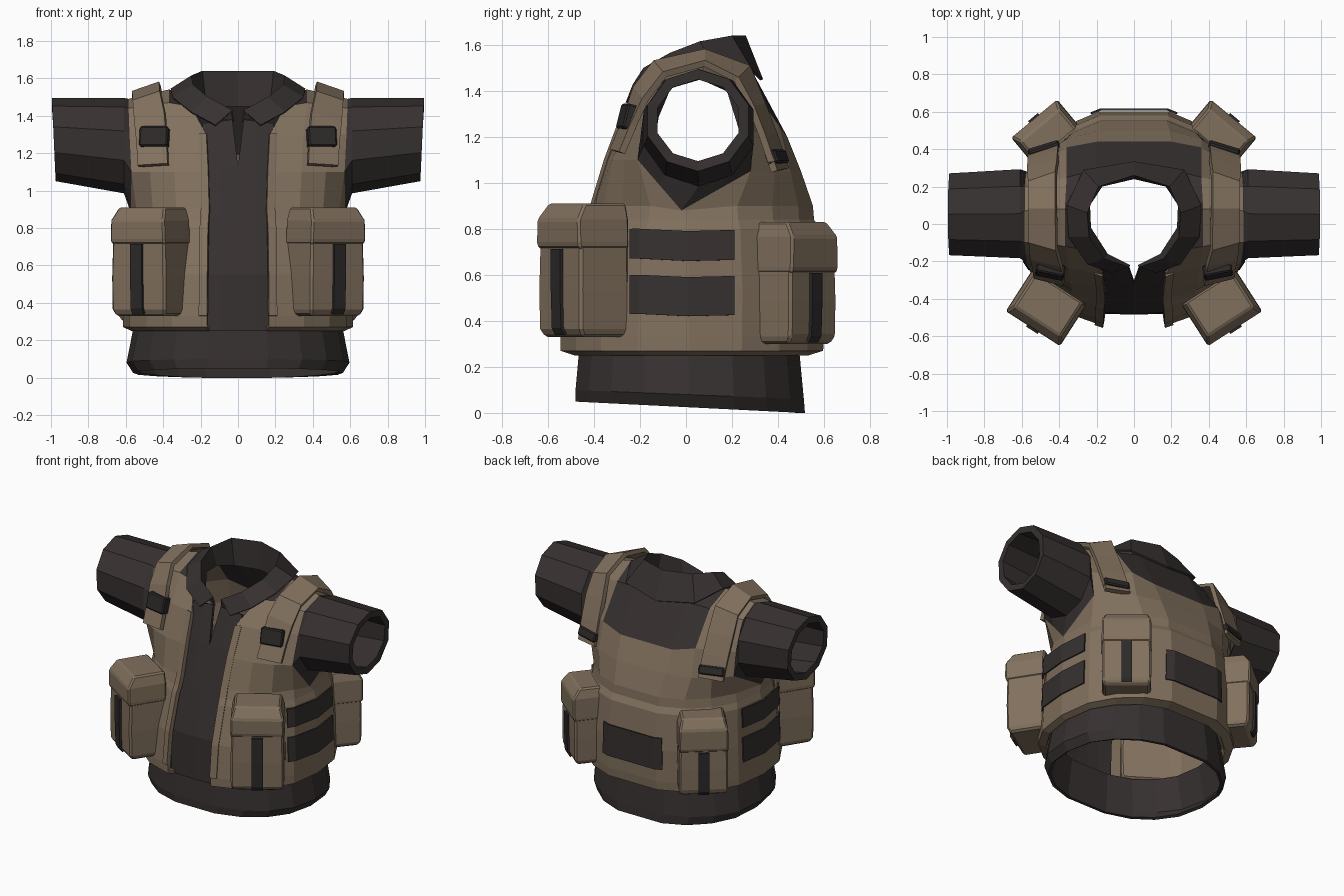
import bpy, bmesh, math
from mathutils import Vector, Matrix

cube = bpy.data.objects.get("Cube")
if cube:
    bpy.data.objects.remove(cube, do_unlink=True)


def material(name, r, g, b):
    m = bpy.data.materials.new(name)
    m.use_nodes = True
    m.diffuse_color = (r, g, b, 1)
    bsdf = m.node_tree.nodes["Principled BSDF"]
    bsdf.inputs["Base Color"].default_value = (r, g, b, 1)
    bsdf.inputs["Roughness"].default_value = 0.9
    return m


TAN = material("tan canvas", 0.22, 0.163, 0.11)
CLOTH = material("dark shirt cloth", 0.038, 0.03, 0.03)
STRAP = material("black webbing", 0.026, 0.022, 0.022)


def add_grid(bm, rows, closed=False, rule=None):
    """Skin a list of equally long point rows with quads."""
    verts = [[bm.verts.new(p) for p in row] for row in rows]
    n = len(rows[0])
    for r in range(len(rows) - 1):
        for c in range(n if closed else n - 1):
            d = (c + 1) % n
            f = bm.faces.new((verts[r][c], verts[r][d], verts[r + 1][d], verts[r + 1][c]))
            f.material_index = rule(r, c) if rule else 0
    return verts


def finish(name, bm, mats, thick=0, offset=-1, mirror=True, bevel=0):
    """Orient faces outward, make the object and add its modifiers."""
    bmesh.ops.remove_doubles(bm, verts=bm.verts, dist=0.0005)
    bmesh.ops.recalc_face_normals(bm, faces=bm.faces)
    heart = Vector((0, 0, 0.8))
    far = max(bm.faces, key=lambda f: (f.calc_center_median() - heart).length)
    if far.normal.dot(far.calc_center_median() - heart) < 0:
        bmesh.ops.reverse_faces(bm, faces=bm.faces)
    me = bpy.data.meshes.new(name)
    bm.to_mesh(me)
    bm.free()
    for m in mats:
        me.materials.append(m)
    ob = bpy.data.objects.new(name, me)
    bpy.context.collection.objects.link(ob)
    if bevel:
        b = ob.modifiers.new("Bevel", 'BEVEL')
        b.width, b.segments = bevel, 1
    if mirror:
        ob.modifiers.new("Mirror", 'MIRROR').merge_threshold = 0.001
    if thick:
        s = ob.modifiers.new("Solidify", 'SOLIDIFY')
        s.thickness, s.offset = thick, offset


# Half outline of the torso, front to back: x, and y as a share of the depth
OUTLINE = [(.16, -.99), (.34, -.87), (.47, -.67), (.56, -.38), (.59, .02),
           (.56, .4), (.47, .67), (.34, .87), (.18, .985)]


def torso_row(z, sx, front, back, tilt=0):
    row = []
    for x, y in OUTLINE:
        y *= front if y < 0 else back
        row.append(Vector((x * sx, y, z - tilt * y)))
    return row


# Vest: lower band, then columns running over the shoulder
lower = [torso_row(*r) for r in [(.25, .97, .49, .54), (.27, 1.04, .55, .605), (.33, 1.04, .55, .61),
                                 (.55, 1.03, .525, .612), (.8, 1.01, .45, .59),
                                 (.84, .99, .43, .565), (.9, .97, .41, .56)]]
waist = lower[-1]
waist[4] = Vector((waist[4].x, -.02, .88))
upper = [waist[0:4],
         [(.16, -.345, 1.1), (.34, -.32, 1.1), (.47, -.27, 1.1), (.57, -.21, 1.1)],
         [(.17, -.27, 1.3), (.35, -.235, 1.3), (.47, -.19, 1.3), (.58, -.16, 1.3)],
         [(.25, -.14, 1.45), (.37, -.12, 1.47), (.48, -.1, 1.455), (.585, -.1, 1.44)],
         [(.27, .08, 1.52), (.37, .08, 1.54), (.48, .08, 1.515), (.585, .07, 1.49)],
         [(.2, .29, 1.48), (.36, .25, 1.46), (.48, .22, 1.44), (.585, .2, 1.42)],
         [(.2, .44, 1.2), (.36, .41, 1.24), (.48, .325, 1.22), (.58, .27, 1.22)],
         [(.19, .5, 1.05), (.36, .455, 1.05), (.47, .385, 1.05), (.57, .28, 1.05)],
         waist[:4:-1]]
bm = bmesh.new()
add_grid(bm, lower)
add_grid(bm, upper, rule=lambda r, c: int(c == 0 and 3 <= r <= 5))
# Centre of the back, with the dark yoke showing at the top
back_edge = [Vector(r[-1]) for r in lower] + [Vector(upper[i][0]) for i in (7, 6, 5)]
centre = [Vector((0, p.y, p.z)) for p in back_edge]
add_grid(bm, [back_edge, centre], rule=lambda r, c: int(c == len(centre) - 2))
# Corners under the arm
edge = [Vector(r[-1]) for r in upper]
for a, b in ((0, 1), (8, 7)):
    bm.faces.new([bm.verts.new(p) for p in (edge[a], edge[b], waist[4])])
finish("vest_body", bm, [TAN, CLOTH], thick=.022)

# Raised trim down the front opening
bm = bmesh.new()
add_grid(bm, [[(p[0] - .004, p[1], p[2]), (p[0] + .04, p[1] + .015, p[2])]
              for p in [r[0] for r in lower[2:]] + [upper[1][0], upper[2][0]]])
finish("front_trim", bm, [TAN], thick=.012, offset=1)

# Sleeves, from the armhole out to an open cuff
loop = edge[1:8] + [edge[7].lerp(waist[4], .5), waist[4], waist[4].lerp(edge[1], .5)]


def sleeve_ring(x, slant, cy, cz, ry, rz):
    ring = []
    for i in range(10):
        a = math.radians(90 + 36 * (3 - i))
        ring.append((x + slant * math.sin(a), cy + ry * math.cos(a), cz + rz * math.sin(a)))
    return ring


bm = bmesh.new()
add_grid(bm, [loop, sleeve_ring(.61, 0, .055, 1.24, .25, .255),
              sleeve_ring(.985, .01, .052, 1.272, .23, .222)], closed=True)
finish("sleeve", bm, [CLOTH], thick=.045)

# Shirt hem below the vest
bm = bmesh.new()
half = [torso_row(.025, .95, .485, .525, .05), torso_row(.08, 1.01, .485, .52, .04),
        torso_row(.32, .93, .465, .495)]
add_grid(bm, [r + [Vector((-p.x, p.y, p.z)) for p in reversed(r)] for r in half], closed=True)
finish("shirt_hem", bm, [CLOTH], thick=.02, mirror=False)

# Button placket with a slit at the throat
bm = bmesh.new()
add_grid(bm, [[(0, y, z), (.09, y + .003, z), (.19, y + .012, z)]
              for z, y in ((.25, -.485), (.55, -.48), (.85, -.4), (1.13, -.32))])
add_grid(bm, [[(0, -.32, 1.13), (.09, -.317, 1.13), (.19, -.308, 1.13)],
              [(.03, -.235, 1.38), (.1, -.235, 1.37), (.19, -.225, 1.36)]])
finish("placket", bm, [CLOTH], thick=.02)

# Folded collar: inner stand, fold line, outer edge
bm = bmesh.new()
add_grid(bm, [
    [(.02, -.22, 1.37), (.14, -.16, 1.41), (.23, -.02, 1.47), (.235, .1, 1.47), (.17, .2, 1.45), (0, .24, 1.45)],
    [(.03, -.23, 1.43), (.16, -.185, 1.5), (.24, -.07, 1.565), (.25, .06, 1.615), (.19, .2, 1.64), (0, .26, 1.64)],
    [(.12, -.262, 1.35), (.25, -.215, 1.42), (.35, -.07, 1.5), (.36, .1, 1.545), (.27, .29, 1.49), (0, .335, 1.45)]])
finish("collar", bm, [CLOTH], thick=.012)

# Padded shoulder straps, narrower and tilted outward on top
path = [(.45, -.285, 1.13), (.455, -.235, 1.25), (.465, -.185, 1.38), (.48, -.105, 1.485),
        (.483, .08, 1.53), (.483, .235, 1.465), (.483, .295, 1.33), (.48, .345, 1.2), (.475, .395, 1.05)]
bm = bmesh.new()
rows = []
for x, y, z in path:
    drop = .025 if z > 1.35 else .005
    half_width = .072 if z > 1.4 else .08
    tuck = -.025 if y > .1 else .02 if y < 0 else 0
    rows.append([(x - half_width, y - tuck, z + drop), (x + half_width, y + tuck, z - drop)])
add_grid(bm, rows)
finish("shoulder_strap", bm, [TAN], thick=.03, offset=1)


def block(name, centre, size, turn, tilt, mat, bevel=.008):
    bm = bmesh.new()
    spin = Matrix.Rotation(turn, 4, 'Z') @ Matrix.Rotation(tilt, 4, 'X')
    bmesh.ops.create_cube(bm, size=1, matrix=Matrix.Translation(centre) @ spin
                          @ Matrix.Diagonal((*size, 1)))
    finish(name, bm, [mat], bevel=bevel)


block("front_buckle", (.447, -.25, 1.285), (.155, .06, .11), .2, -.25, STRAP)
block("back_buckle", (.48, .395, 1.11), (.17, .05, .06), -.3, .35, STRAP)


def pouch(label, cx, cy, normal, width, z0, z1, lip):
    """Tapered pocket with an overhanging flap and a pull strap."""
    n = Vector((*normal, 0)).normalized()
    t = Vector((-n.y, n.x, 0))
    h = z1 - z0

    def at(u, d, v):
        return Vector((cx, cy, z0 + v * h)) + t * u * width + n * d

    def shell(part, rings, bevel):
        bm = bmesh.new()
        rows = [[at(-w, -.15, v), at(w, -.15, v), at(w, d, v), at(-w, d, v)] for v, w, d in rings]
        verts = add_grid(bm, rows, closed=True)
        bm.faces.new(verts[0])
        bm.faces.new(verts[-1])
        finish(label + part, bm, [TAN], bevel=bevel)

    shell("_body", [(0, .47, .08), (.06, .505, .1), (.35, .51, .103), (.85, .49, .098)], .012)
    shell("_flap", [(lip, .51, .105), (lip + .05, .515, .112), (.88, .505, .112), (1, .44, .065)], .01)
    bm = bmesh.new()
    add_grid(bm, [[at(-.11, d, v), at(.11, d, v)]
                  for v, d in ((.02, .093), (.07, .11), (.35, .115), (lip, .115))])
    finish(label + "_pull_strap", bm, [STRAP], thick=.015, offset=0)


pouch("front_pouch", .48, -.465, (.54, -.84), .335, .33, .91, .66)
pouch("back_pouch", .462, .477, (.64, .77), .31, .3, .83, .58)


def panel(name, path, z0, z1):
    """Thin dark plate following a path on the vest."""
    bm = bmesh.new()
    add_grid(bm, [[(x, y, z0 + s) for x, y, s in path],
                  [(x - .006, y, z1 + s) for x, y, s in path]])
    finish(name, bm, [CLOTH], thick=.009, offset=1)


# Side webbing panels and the plate on the lower back
side = [(.558, -.24, 0), (.585, -.2, 0), (.614, .01, -.01), (.59, .21, -.005)]
panel("side_panel_low", side, .43, .6)
panel("side_panel_high", [(x - .005, y, s) for x, y, s in side], .67, .8)
panel("back_panel", [(0, .608, 0), (.18, .608, 0), (.23, .588, 0)], .42, .64)
